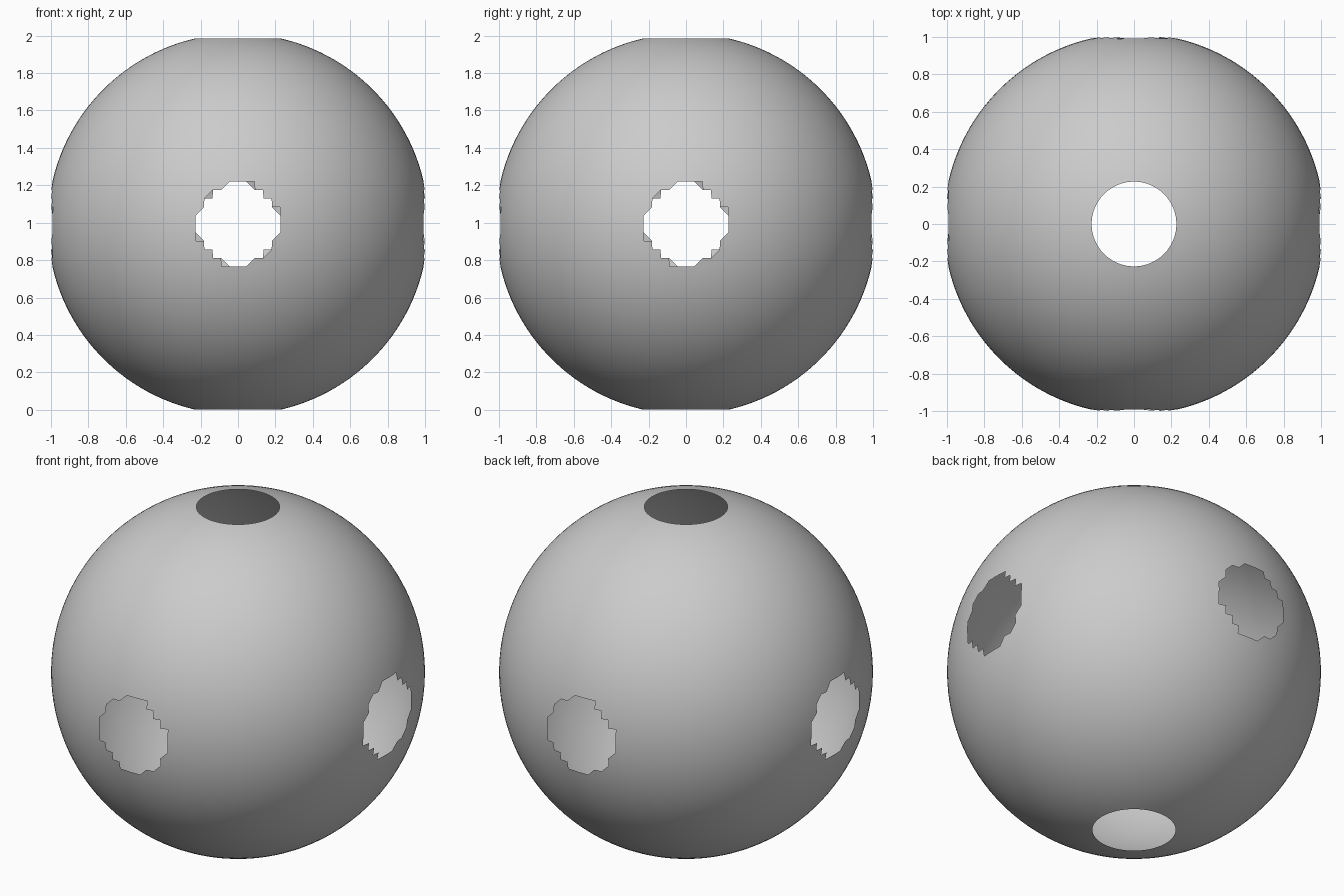
import bpy
import bmesh
from math import sin, cos, tau, radians
from mathutils import Vector

cube = bpy.data.objects.get("Cube")
if cube:
    bpy.data.objects.remove(cube, do_unlink=True)

SEGMENTS = 140
STEP = tau / SEGMENTS
CAP = 5                                   # rings left open at each pole
RINGS = SEGMENTS // 2
RADIUS = 1 / cos(3 * STEP) ** 2           # hole rims reach one unit from the centre
CENTRE = Vector((0, 0, RADIUS * cos(CAP * STEP)))
HOLE_ANGLE = 4.9 * STEP

grey = bpy.data.materials.new("light grey")
grey.use_nodes = True
grey.diffuse_color = (0.6, 0.6, 0.6, 1)
grey.node_tree.nodes["Principled BSDF"].inputs["Base Color"].default_value = grey.diffuse_color


def ring(index):
    """One circle of points, counted up from the bottom pole."""
    polar = index * STEP
    return [bm.verts.new(CENTRE + RADIUS * Vector((sin(polar) * cos(s * STEP),
                                                   sin(polar) * sin(s * STEP),
                                                   -cos(polar))))
            for s in range(SEGMENTS)]


# Thin triangulated shell, open at the top and bottom
bm = bmesh.new()
rings = [ring(i) for i in range(CAP, RINGS - CAP + 1)]
for low, high in zip(rings, rings[1:]):
    for s in range(SEGMENTS):
        n = (s + 1) % SEGMENTS
        bm.faces.new((low[s], low[n], high[n]))
        bm.faces.new((low[s], high[n], high[s]))

# Four side holes with stepped rims
axes = [Vector(a) for a in ((1, 0, 0), (-1, 0, 0), (0, 1, 0), (0, -1, 0))]
holes = [f for f in bm.faces
         if any((f.calc_center_median() - CENTRE).angle(a) < HOLE_ANGLE for a in axes)]
bmesh.ops.delete(bm, geom=holes, context="FACES")

mesh = bpy.data.meshes.new("hollow_sphere")
bm.to_mesh(mesh)
bm.free()
mesh.materials.append(grey)
shell = bpy.data.objects.new("hollow_sphere", mesh)
bpy.context.collection.objects.link(shell)

# Smooth shading
bpy.context.view_layer.objects.active = shell
shell.select_set(True)
bpy.ops.object.shade_smooth_by_angle(angle=radians(30))
